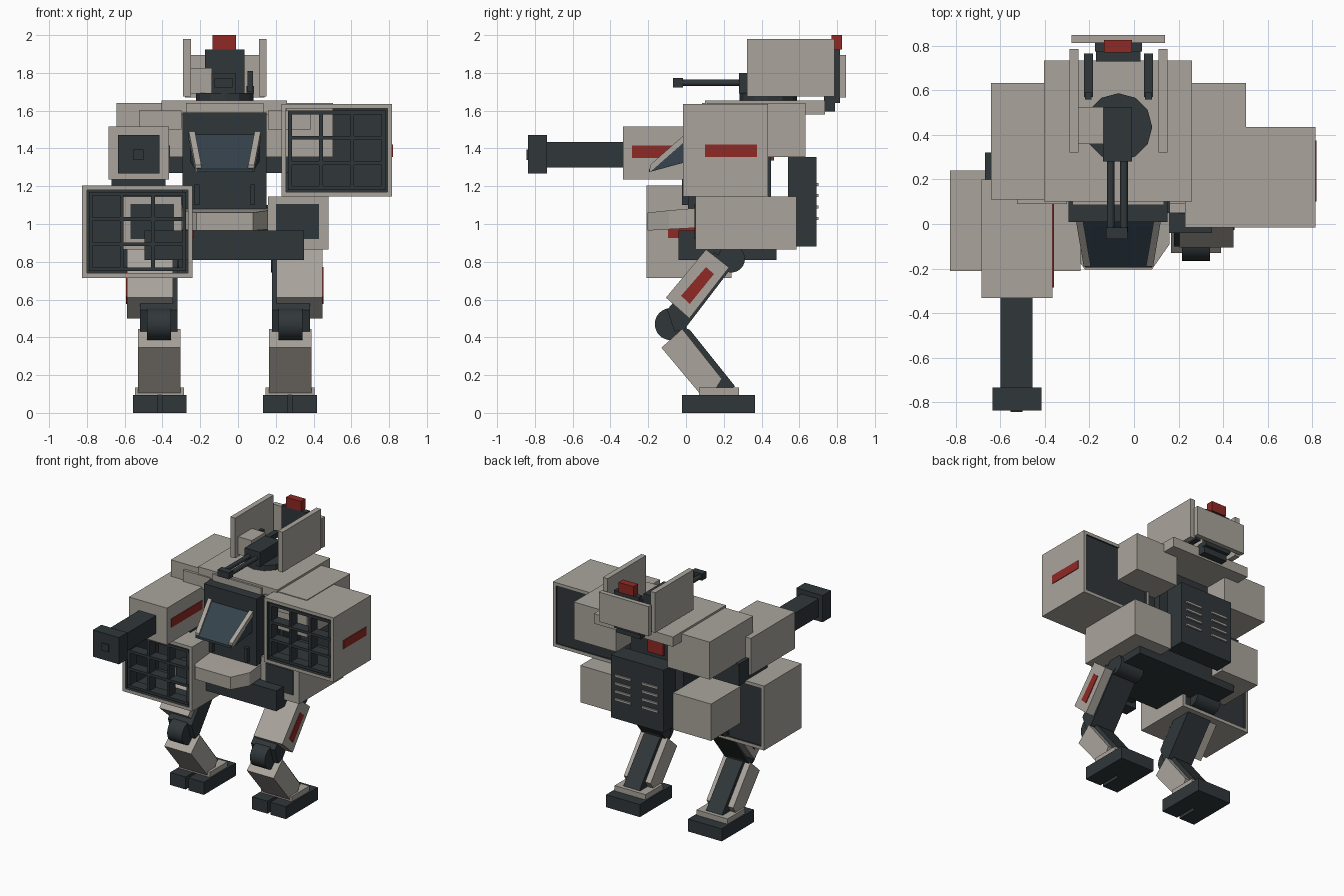
import bpy, bmesh, math
from mathutils import Vector

if "Cube" in bpy.data.objects:
    bpy.data.objects.remove(bpy.data.objects["Cube"])

C = -0.07  # centre line of the walker body


def material(name, rgb):
    m = bpy.data.materials.new(name)
    m.diffuse_color = (*rgb, 1)
    m.use_nodes = True
    m.node_tree.nodes["Principled BSDF"].inputs["Base Color"].default_value = m.diffuse_color
    return m


BEIGE = material("beige_armour", (0.40, 0.375, 0.335))
DARK = material("dark_metal", (0.030, 0.038, 0.042))
GLASS = material("dark_glass", (0.035, 0.055, 0.072))
RED = material("red_marking", (0.28, 0.022, 0.018))


def finish(name, bm, *mats):
    bmesh.ops.recalc_face_normals(bm, faces=bm.faces)
    me = bpy.data.meshes.new(name)
    bm.to_mesh(me)
    bm.free()
    for m in mats:
        me.materials.append(m)
    ob = bpy.data.objects.new(name, me)
    bpy.context.collection.objects.link(ob)
    return ob


def loft(name, rings, mat):
    """Closed solid through rings of equal point count."""
    bm = bmesh.new()
    vs = [[bm.verts.new(p) for p in r] for r in rings]
    n = len(vs[0])
    for a, b in zip(vs, vs[1:]):
        for i in range(n):
            bm.faces.new((a[i], a[(i + 1) % n], b[(i + 1) % n], b[i]))
    bm.faces.new(vs[0])
    bm.faces.new(vs[-1])
    return finish(name, bm, mat)


def prism(name, profile, x0, x1, mat):
    """Extrude a (y, z) profile along x."""
    return loft(name, [[(x, y, z) for y, z in profile] for x in (x0, x1)], mat)


def box(name, x0, x1, y0, y1, z0, z1, mat):
    return prism(name, [(y0, z0), (y1, z0), (y1, z1), (y0, z1)], x0, x1, mat)


def cyl(name, centre, r, depth, axis, n, mat):
    bm = bmesh.new()
    bmesh.ops.create_cone(bm, cap_ends=True, segments=n, radius1=r, radius2=r, depth=depth)
    q = Vector((0, 0, 1)).rotation_difference(Vector(axis))
    for v in bm.verts:
        v.co = q @ v.co + Vector(centre)
    ob = finish(name, bm, mat)
    if n > 16:
        for p in ob.data.polygons:
            p.use_smooth = len(p.vertices) == 4
    return ob


def pod(name, x, y, z):
    """Hollow launcher box with a 3 by 3 grille, from its low corner."""
    w, d, h, e = 0.585, 0.45, 0.49, 0.035
    bm = bmesh.new()
    bmesh.ops.create_cube(bm, size=1)
    for v in bm.verts:
        v.co = (x + w * (v.co.x + .5), y + d * (v.co.y + .5), z + h * (v.co.z + .5))
    bm.normal_update()
    for sign, depth in ((-1, 0.40), (1, 0.012)):
        face = [f for f in bm.faces if f.normal.y * sign > 0.9][0]
        bmesh.ops.inset_region(bm, faces=[face], thickness=e)
        new = bmesh.ops.extrude_face_region(bm, geom=[face])["geom"]
        if face.is_valid:
            bm.faces.remove(face)
        vs = [g for g in new if isinstance(g, bmesh.types.BMVert)]
        bmesh.ops.translate(bm, vec=(0, -sign * depth, 0), verts=vs)
        for v in vs:
            for f in v.link_faces:
                f.material_index = 1
        bm.normal_update()
    finish(name, bm, BEIGE, DARK)
    t = 0.01
    for i in range(4):
        gx = x + e + t + (w - 2 * e - 2 * t) * i / 3
        gz = z + e + t + (h - 2 * e - 2 * t) * i / 3
        box(name + "_upright", gx - t, gx + t, y + .012, y + .09, z + e, z + h - e, DARK)
        box(name + "_crossbar", x + e, x + w - e, y + .008, y + .09, gz - t, gz + t, DARK)
    box(name + "_stripe", x + w, x + w + .005, y + .115, y + .39, z + .21, z + .275, RED)


# legs, hips and shoulders, mirrored about the centre line
for s, side in ((-1, "right"), (1, "left")):
    def X(a):
        return C + s * a

    def part(name, a, b, *rest):
        box(f"{side}_{name}", X(a), X(b), *rest)

    def slab(name, a, b, profile, mat):
        prism(f"{side}_{name}", profile, X(a), X(b), mat)

    part("heel", .203, .487, .15, .365, 0, .095, DARK)
    for a, b in ((.203, .333), (.357, .487)):
        part("toe", a, b, -.02, .15, 0, .095, DARK)
    part("ankle_plate", .215, .475, .07, .28, .095, .135, BEIGE)
    slab("shin", .235, .46, [(-.13, .345), (-.02, .445), (.19, .18), (.14, .1), (.075, .1)], BEIGE)
    slab("shin_strut", .28, .415, [(-.03, .46), (.02, .44), (.26, .14), (.18, .1)], DARK)
    cyl(f"{side}_knee", (X(.348), -.08, .47), .085, .125, (1, 0, 0), 32, DARK)
    slab("thigh_core", .25, .45, [(-.10, .545), (.15, .85), (.25, .78), (-.01, .44), (-.06, .43)], DARK)
    slab("thigh_plate", .275, .517, [(-.106, .61), (.106, .865), (.228, .77), (.018, .5)], BEIGE)
    slab("thigh_stripe", .515, .522, [(-.026, .62), (.106, .772), (.148, .735), (.02, .577)], RED)
    cyl(f"{side}_hip_joint", (X(.345), .24, .815), .072, .2, (1, 0, 0), 24, DARK)
    part("hip_armour", .23, .55, .05, .585, .865, 1.145, BEIGE)
    part("hip_panel", .27, .50, .044, .06, .92, 1.105, DARK)
    part("shoulder_block", .215, .572, .11, .632, 1.355, 1.64, BEIGE)
    part("shoulder_trim", .23, .455, .09, .2, 1.5, 1.6, BEIGE)
    part("chest_gun", .135, .16, -.02, .03, 1.1, 1.21, DARK)

    # cockpit frame beam
    loft(f"{side}_cockpit_beam",
         [[(X(a + i), y, z + k) for i, k in ((-.016, -.02), (.016, -.02), (.016, .018), (-.016, .018))]
          for a, y, z in ((.19, .105, 1.555), (.14, -.19, 1.295))], BEIGE)

    # gunner shields and levers
    part("turret_shield", .18, .22, .322, .785, 1.675, 1.98, BEIGE)
    part("control_arm", .115, .155, .57, .765, 1.69, 1.73, DARK)
    part("control_lever", .12, .15, .56, .59, 1.70, 1.81, DARK)

    # twin gun barrels
    cyl(f"{side}_gun_barrel", (-.075 + s * .03, .13, 1.747), .017, .33, (0, 1, 0), 12, DARK)

    # backpack louvres
    for z in (1.03, 1.09, 1.15, 1.21):
        part("vent_slat", .045, .18, .685, .702, z - .008, z + .008, BEIGE)

# pelvis
box("pelvis_slab", -.495, .35, -.04, .48, .81, .965, DARK)
box("pelvis_core", -.3, .16, .05, .56, .96, 1.1, DARK)
loft("pelvis_front_plate",
     [[(C - w, y, z0), (C + w, y, z0), (C + w, y, z1), (C - w, y, z1)]
      for w, y, z0, z1 in ((.15, -.205, .965, 1.06), (.23, -.09, .972, 1.072), (.23, .06, .98, 1.085))], BEIGE)

# torso and backpack
box("torso_core", -.295, .15, .01, .45, 1.08, 1.59, DARK)
box("torso_top_plate", -.405, .26, .1, .735, 1.58, 1.655, BEIGE)
box("shoulder_axle", -.42, .28, .14, .4, 1.27, 1.36, DARK)
box("backpack", -.295, .15, .54, .69, .88, 1.355, DARK)
box("back_beacon", -.135, -.005, .42, .467, 1.335, 1.45, RED)

# cockpit glass wedge
loft("cockpit_glass",
     [[(C - w, y, z0), (C + w, y, z0), (C + w, y, z1), (C - w, y, z1)]
      for w, y, z0, z1 in ((.2, .12, 1.36, 1.57), (.15, -.195, 1.275, 1.292))], GLASS)
box("cockpit_brow", -.275, .135, .085, .12, 1.55, 1.64, BEIGE)

# launcher pods
pod("left_launcher", .23, -.015, 1.145)
pod("right_launcher", -.825, -.21, .715)

# cannon arm
box("cannon_housing", -.685, -.365, -.333, .2, 1.235, 1.515, BEIGE)
box("cannon_stripe", -.367, -.36, -.285, .09, 1.35, 1.415, RED)
box("cannon_mount", -.67, -.385, -.02, .32, 1.195, 1.36, DARK)
box("cannon_barrel", -.6, -.455, -.75, -.32, 1.3, 1.435, DARK)
box("cannon_muzzle", -.635, -.415, -.837, -.735, 1.267, 1.47, DARK)
box("cannon_bore", -.555, -.5, -.845, -.83, 1.34, 1.395, DARK)

# turret on the roof
cyl("turret_ring", (C, .435, 1.672), .152, .045, (0, 0, 1), 12, DARK)
box("gun_body", -.14, -.01, .28, .525, 1.69, 1.80, DARK)
box("gun_muzzle", -.125, -.03, -.068, -.015, 1.722, 1.772, DARK)
box("ammo_box", -.25, -.137, .36, .525, 1.69, 1.825, BEIGE)
box("seat_back", -.175, .035, .775, .815, 1.64, 1.925, DARK)
box("seat_foot", -.17, .03, .73, .79, 1.595, 1.68, DARK)
box("rear_shield", -.28, .14, .812, .848, 1.67, 1.895, BEIGE)
box("seat_headrest", -.135, -.01, .77, .825, 1.925, 2.0, RED)
